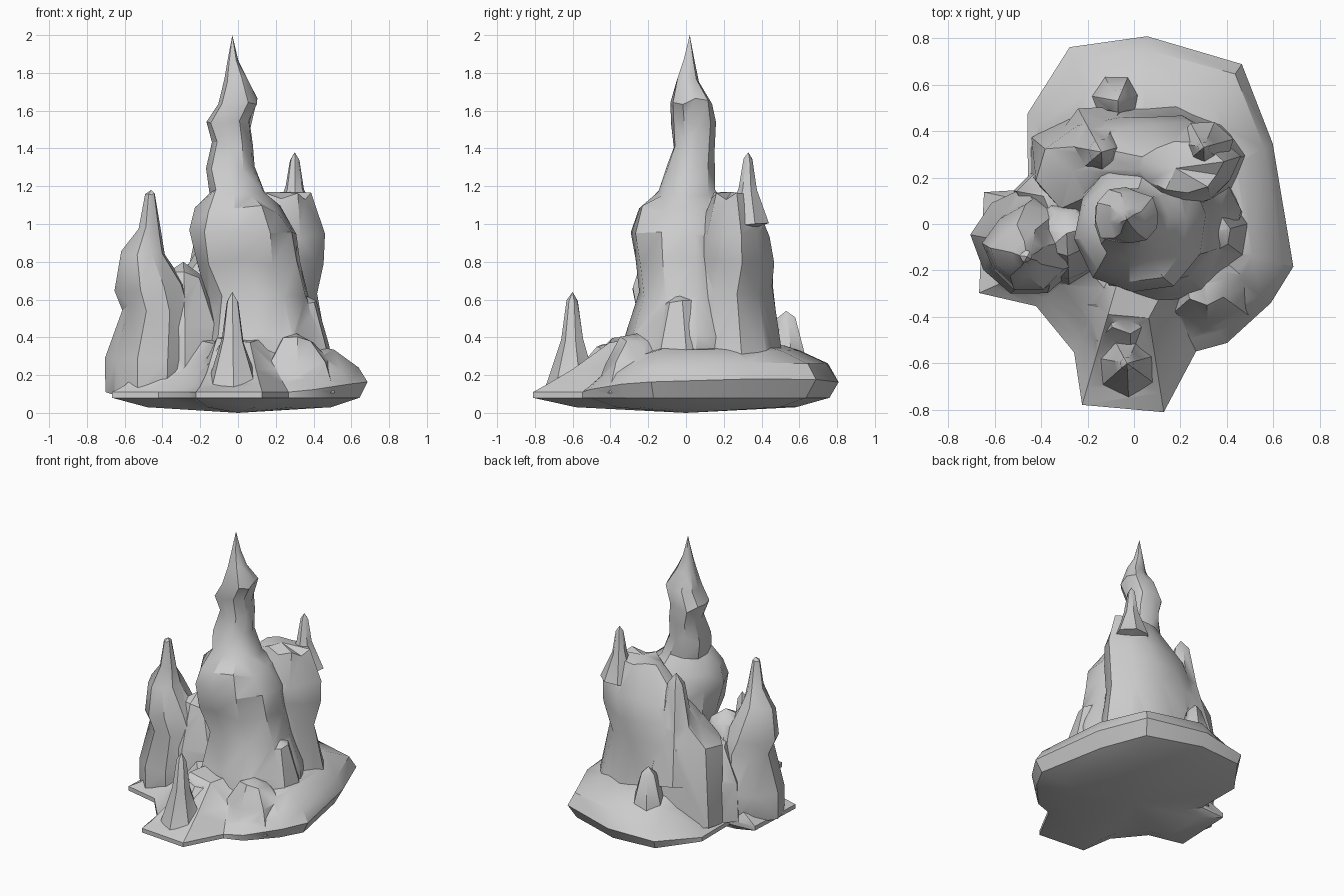
import bpy, bmesh, math, random

if "Cube" in bpy.data.objects:
    bpy.data.objects.remove(bpy.data.objects["Cube"])

random.seed(4)


def skin(name, rings, bottom, top):
    """Closed triangulated mesh through rings of points, with fan caps."""
    bm = bmesh.new()
    vs = [[bm.verts.new(p) for p in r] for r in rings]
    lo, hi = bm.verts.new(bottom), bm.verts.new(top)
    n = len(vs[0])
    for i in range(n):
        j = (i + 1) % n
        for a, b in zip(vs, vs[1:]):
            bm.faces.new((a[i], a[j], b[j], b[i]))
        bm.faces.new((lo, vs[0][j], vs[0][i]))
        bm.faces.new((vs[-1][i], vs[-1][j], hi))
    bmesh.ops.triangulate(bm, faces=bm.faces[:])
    bmesh.ops.recalc_face_normals(bm, faces=bm.faces[:])
    me = bpy.data.meshes.new(name)
    bm.to_mesh(me)
    bm.free()
    ob = bpy.data.objects.new(name, me)
    bpy.context.collection.objects.link(ob)
    return ob


def column(name, levels, top, sides=10, depth=1, rough=0.07):
    """Rough rock column; each level is (z, centre x, centre y, radius)."""
    flutes = [random.uniform(-rough, rough) for _ in range(sides)]
    rings = []
    for z, cx, cy, rad in levels:
        ring = []
        for i, flute in enumerate(flutes):
            t = math.tau * (i + 0.3) / sides
            r = rad * (1.03 + flute + random.uniform(-rough, rough) * 0.7)
            ring.append((cx + r * math.cos(t), cy + r * depth * math.sin(t),
                         z + random.uniform(-.3, .3) * min(.07, rad)))
        rings.append(ring)
    z, cx, cy, rad = levels[0]
    return skin(name, rings, (cx, cy, z - .03), top)


def spike(name, x, y, height, radius, start=.12, blunt=.5):
    """Short tapering outcrop: wide foot, waist, narrow tip."""
    span = height - start
    profile = ((0, 1), (.5, blunt), (.9, blunt * .5))
    return column(name, [(start + span * h, x, y, radius * r) for h, r in profile],
                  (x, y, height), 7)


# Base slab: lobed outline (degrees: radius), rounded and higher at the back right
lobes = {-15: .71, -30: .68, -52: .65, -64: .61, -81: .82, -106: .81, -115: .61, -140: .55,
         -156: .73, -192: .66, -198: .48, -226: .66, -250: .81, -274: .81, -304: .83, -330: .69}
layers = [[] for _ in range(6)]
for deg, rad in reversed(lobes.items()):
    a = math.radians(deg)
    f = max(0, math.cos(a - .6)) ** .6
    steps = [(.72, .03), (1 - .08 * f, .08), (1, .11 + .07 * f), (.9 + .04 * f, .14 + .14 * f),
             (.74, .23 + .12 * f), (.5, .38)]
    for k, (s, z) in enumerate(steps):
        wob = random.uniform(-.02, .02) if k > 2 else 0
        layers[k].append((rad * s * math.cos(a), rad * s * math.sin(a), z + wob))
base = skin("rock_formation", layers, (0, 0, 0), (0, 0, .42))

# Central dome and tall spire
spire = column("central_spire", [
    (.12, .13, -.04, .36), (.4, .14, 0, .33), (.62, .11, .01, .27), (.8, .05, 0, .28),
    (.95, .03, -.01, .28), (1.08, .01, -.02, .23), (1.17, 0, 0, .15), (1.3, -.04, .02, .13),
    (1.42, -.03, .04, .11), (1.53, -.05, .04, .12), (1.65, 0, .03, .11),
    (1.76, -.01, .01, .06), (1.86, -.025, .015, .03)], (-.03, .02, 2))

# Broad shoulder behind the dome
shoulder = column("back_shoulder", [
    (.12, .03, .26, .47), (.65, .01, .23, .4), (.8, .08, .26, .34),
    (.93, .13, .26, .3), (1.15, .2, .25, .17)], (.18, .24, 1.17), 12, .62)

# Left column, narrowing to a spike
left = column("left_column", [
    (.1, -.46, -.08, .22), (.3, -.46, -.08, .23), (.55, -.43, -.09, .18),
    (.66, -.46, -.11, .18), (.85, -.5, -.12, .11), (.97, -.47, -.13, .055),
    (1.16, -.465, -.14, .025)], (-.46, -.14, 1.18), 9)

# Small spikes and outcrops around the columns
parts = [
    spire, shoulder, left,
    spike("shoulder_spike", .3, .33, 1.38, .12, start=1, blunt=.4),
    spike("back_left_spire", -.14, .31, 1.15, .2, start=.4, blunt=.55),
    spike("saddle", -.29, -.04, .8, .24, blunt=.85),
    spike("valley_fill", -.28, .1, .68, .22, blunt=.95),
    spike("front_spike", -.03, -.6, .64, .14, blunt=.42),
    spike("front_ridge", -.02, -.38, .37, .22, blunt=.8),
    spike("right_outcrop", .34, -.04, .63, .21, blunt=.75),
    spike("front_right_outcrop", .31, -.26, .42, .24, blunt=.75),
    spike("back_outcrop", -.07, .53, .54, .14, blunt=.7),
]

# Fuse all parts into one rock surface
bpy.context.view_layer.objects.active = base
for p in parts:
    m = base.modifiers.new(p.name, 'BOOLEAN')
    m.operation = 'UNION'
    m.solver = 'EXACT'
    m.object = p
    bpy.ops.object.modifier_apply(modifier=m.name)
    bpy.data.objects.remove(p)

# Soft faces with crisp creases
bpy.ops.object.select_all(action='DESELECT')
base.select_set(True)
bpy.ops.object.shade_smooth_by_angle(angle=math.radians(35))
